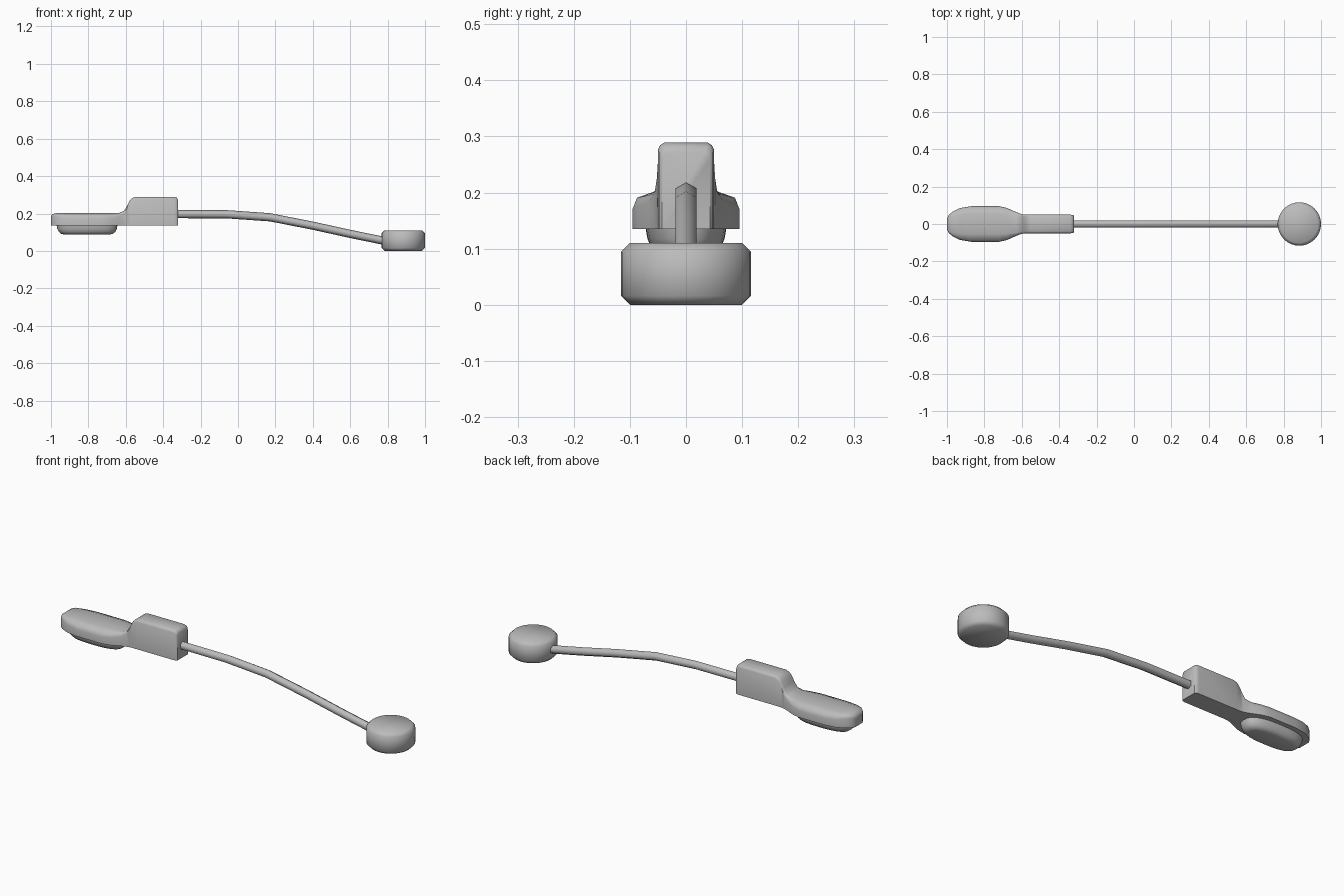
import bpy, bmesh, math
from mathutils import Vector

cube = bpy.data.objects.get("Cube")
if cube:
    bpy.data.objects.remove(cube, do_unlink=True)

GREY = (0.5, 0.5, 0.5, 1)
grey = bpy.data.materials.new("plain grey")
grey.use_nodes = True
grey.diffuse_color = GREY
grey.node_tree.nodes["Principled BSDF"].inputs["Base Color"].default_value = GREY


def loft(name, rings, angle=50):
    """Skin a list of equally long closed rings and cap both ends."""
    bm = bmesh.new()
    loops = [[bm.verts.new(p) for p in ring] for ring in rings]
    n = len(loops[0])
    for a, b in zip(loops, loops[1:]):
        for i in range(n):
            j = (i + 1) % n
            bm.faces.new((a[i], a[j], b[j], b[i]))
    bm.faces.new(loops[0])
    bm.faces.new(loops[-1])
    bmesh.ops.recalc_face_normals(bm, faces=bm.faces)
    mesh = bpy.data.meshes.new(name)
    bm.to_mesh(mesh)
    bm.free()
    mesh.materials.append(grey)
    obj = bpy.data.objects.new(name, mesh)
    bpy.context.collection.objects.link(obj)
    bpy.ops.object.select_all(action='DESELECT')
    obj.select_set(True)
    bpy.context.view_layer.objects.active = obj
    bpy.ops.object.shade_smooth_by_angle(angle=math.radians(angle))
    return obj


# Round end weight with chamfered rims
def circle(r, z, n=32):
    return [(0.884 + r * math.cos(i * math.tau / n),
             r * math.sin(i * math.tau / n), z) for i in range(n)]


loft("round_weight", [circle(0.1, 0), circle(0.116, 0.016),
                      circle(0.116, 0.094), circle(0.1, 0.11)])

# Bent six-sided rod
path = [(-0.34, 0.197), (-0.06, 0.196), (0.17, 0.18),
        (0.4, 0.135), (0.6, 0.091), (0.8, 0.05)]
loft("bent_rod", [[(x, 0.022 * math.sin(k * math.pi / 3),
                    z + 0.022 * math.cos(k * math.pi / 3)) for k in range(6)]
                  for x, z in path], 65)

# Head: broad paddle rising into a narrow block; x, half width, top height
BOTTOM = 0.135
stations = [(-1, 0.03, 0.188), (-0.99, 0.048, 0.197), (-0.97, 0.066, 0.203),
            (-0.93, 0.085, 0.203), (-0.87, 0.095, 0.203), (-0.72, 0.095, 0.203),
            (-0.68, 0.086, 0.203), (-0.635, 0.066, 0.204), (-0.61, 0.056, 0.214),
            (-0.595, 0.052, 0.238), (-0.58, 0.05, 0.268), (-0.568, 0.05, 0.281),
            (-0.55, 0.05, 0.289), (-0.34, 0.05, 0.289), (-0.326, 0.048, 0.284),
            (-0.32, 0.043, 0.272)]


def section(x, w, top):
    wide = max(0, min(1, (w - 0.05) / 0.045))
    drop = 0.012 + 0.02 * wide
    half = [(w, BOTTOM), (w, top - drop), (w * 0.92, top - drop * 0.38),
            (w * (0.78 - 0.22 * wide), top)]
    return [(x, y, z) for y, z in half] + [(x, -y, z) for y, z in reversed(half)]


loft("paddle_and_block", [section(*s) for s in stations])


# Rounded pad beneath the paddle
def pad_ring(inset, z, n=32):
    ring = []
    for i in range(n):
        c, s = math.cos(i * math.tau / n), math.sin(i * math.tau / n)
        ring.append((-0.807 + (0.163 - inset) * math.copysign(abs(c) ** 0.75, c),
                     (0.072 - inset * 0.8) * math.copysign(abs(s) ** 0.75, s), z))
    return ring


loft("lower_pad", [pad_ring(0, 0.137), pad_ring(0.004, 0.118),
                   pad_ring(0.012, 0.102), pad_ring(0.024, 0.092),
                   pad_ring(0.04, 0.088)])
